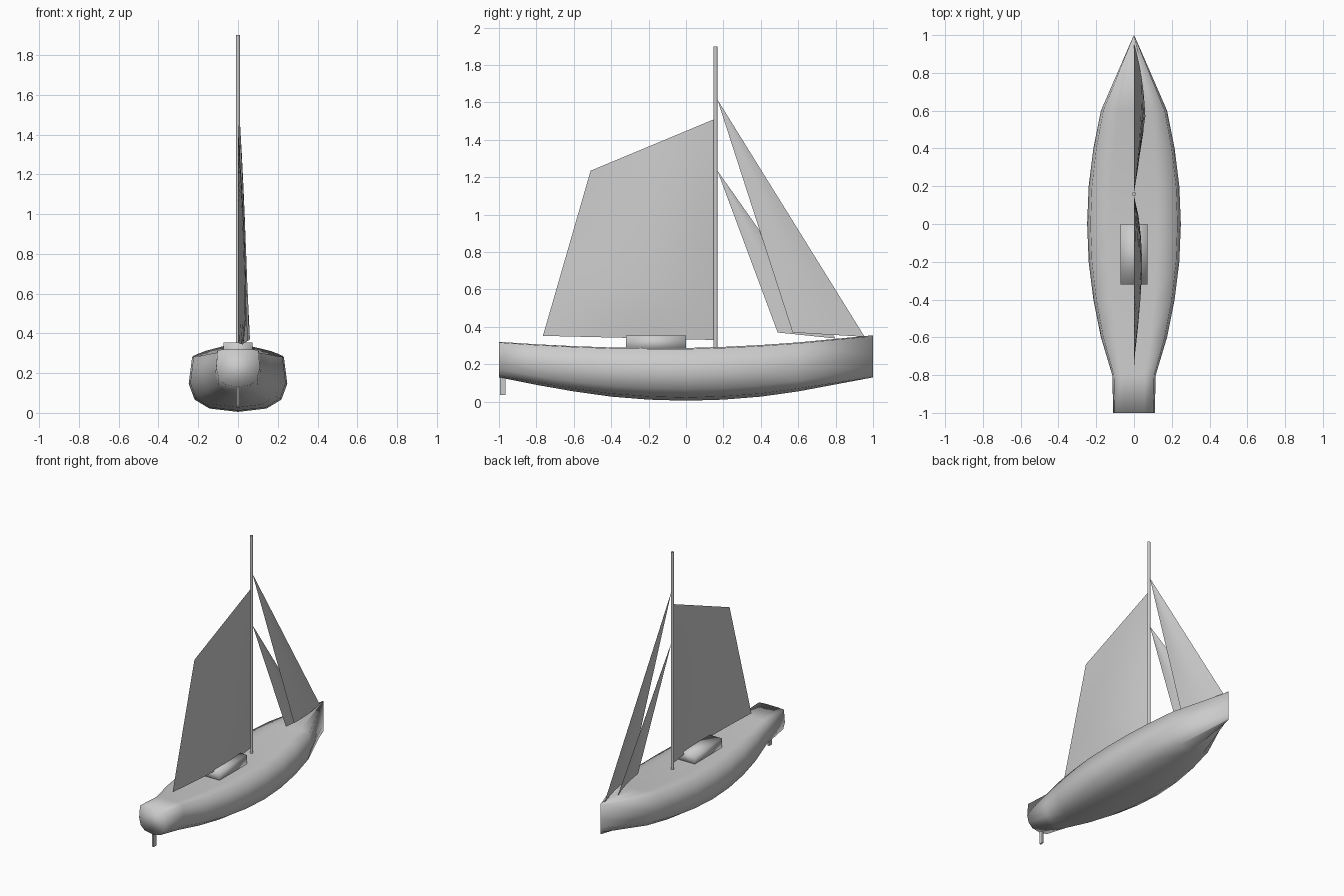
import bpy, bmesh, math
from mathutils import Vector

if "Cube" in bpy.data.objects:
    bpy.data.objects.remove(bpy.data.objects["Cube"])

grey = bpy.data.materials.new("plain grey")
grey.diffuse_color = (0.6, 0.6, 0.6, 1)
grey.use_nodes = True
grey.node_tree.nodes["Principled BSDF"].inputs["Base Color"].default_value = grey.diffuse_color


def finish(name, bm, smooth=True, angle=None):
    """Turn a bmesh into a named grey object."""
    me = bpy.data.meshes.new(name)
    bm.to_mesh(me)
    bm.free()
    me.materials.append(grey)
    for p in me.polygons:
        p.use_smooth = smooth
    ob = bpy.data.objects.new(name, me)
    bpy.context.collection.objects.link(ob)
    if angle:
        bpy.context.view_layer.objects.active = ob
        ob.select_set(True)
        bpy.ops.object.shade_smooth_by_angle(angle=math.radians(angle))
        ob.select_set(False)
    return ob


def box(name, lo, hi, angle=None):
    bm = bmesh.new()
    bmesh.ops.create_cube(bm, size=1)
    for v in bm.verts:
        v.co = [(a + b) / 2 + c * (b - a) for a, b, c in zip(lo, hi, v.co)]
    return finish(name, bm, bool(angle), angle)


def sail(name, tack, clew, head, peak, cols, rows, belly):
    """Curved sheet: luff tack-head, leech clew-peak, bulging to +x."""
    tack, clew, head, peak = map(Vector, (tack, clew, head, peak))
    bm = bmesh.new()
    grid = []
    for j in range(rows + 1):
        v = j / rows
        a, b = tack.lerp(head, v), clew.lerp(peak, v)
        row = []
        for i in range(cols + 1):
            u = i / cols
            p = a.lerp(b, u)
            p.x += belly(u, v)
            row.append(bm.verts.new(p))
        grid.append(row)
    for r0, r1 in zip(grid, grid[1:]):
        for i in range(cols):
            bm.faces.new((r0[i], r1[i], r1[i + 1], r0[i + 1]))
    bmesh.ops.remove_doubles(bm, verts=bm.verts, dist=0.0005)
    return finish(name, bm)


# Hull: stations (y, half width, keel z, deck z), each with the same section
stations = [(-1, .11, .13, .32), (-.8, .115, .09, .307), (-.6, .175, .055, .297),
            (-.4, .215, .027, .29), (-.2, .24, .011, .288), (0, .248, .005, .287),
            (.2, .24, .011, .293), (.4, .215, .027, .303), (.6, .175, .055, .317),
            (1, .001, .13, .355)]
section = [(0, 1), (.5, 1), (.93, .98), (1, .5), (.88, .22), (.58, .06), (0, 0)]
outline = section + [(-x, z) for x, z in section[-2:0:-1]]
bm = bmesh.new()
rings = [[bm.verts.new((x * w, y, lo + z * (hi - lo))) for x, z in outline]
         for y, w, lo, hi in stations]
n = len(outline)
for r0, r1 in zip(rings, rings[1:]):
    for i in range(n):
        k = (i + 1) % n
        bm.faces.new((r0[i], r0[k], r1[k], r1[i]))
bm.faces.new(rings[0])
bm.faces.new(rings[-1][::-1])
bmesh.ops.recalc_face_normals(bm, faces=bm.faces)
finish("hull", bm)

# Cabin and rudder
box("cabin", (-.072, -.32, .27), (.072, 0, .355), 100)
box("rudder", (-.006, -.995, .035), (.006, -.965, .16))

# Mast
bm = bmesh.new()
bmesh.ops.create_cone(bm, cap_ends=True, segments=12, radius1=.011, radius2=.011, depth=1.61)
bmesh.ops.translate(bm, verts=bm.verts, vec=(0, .158, 1.095))
finish("mast", bm, angle=40)

# Mainsail and the two headsails
sail("mainsail", (0, .15, .33), (0, -.765, .352), (0, .15, 1.51), (0, -.51, 1.235), 8, 8,
     lambda u, v: .045 * math.sin(math.pi * u ** .8) * min(1, .6 + 2.5 * v) * (1 - v ** 2))
for name, tack, clew, head in (
        ("outer_jib", (0, .955, .347), (.06, .57, .37), (0, .168, 1.615)),
        ("inner_jib", (0, .80, .338), (.05, .49, .37), (0, .168, 1.235))):
    sail(name, tack, clew, head, head, 6, 8,
         lambda u, v: .02 * math.sin(math.pi * u) * (1 - v) * (.6 + 2 * v))
